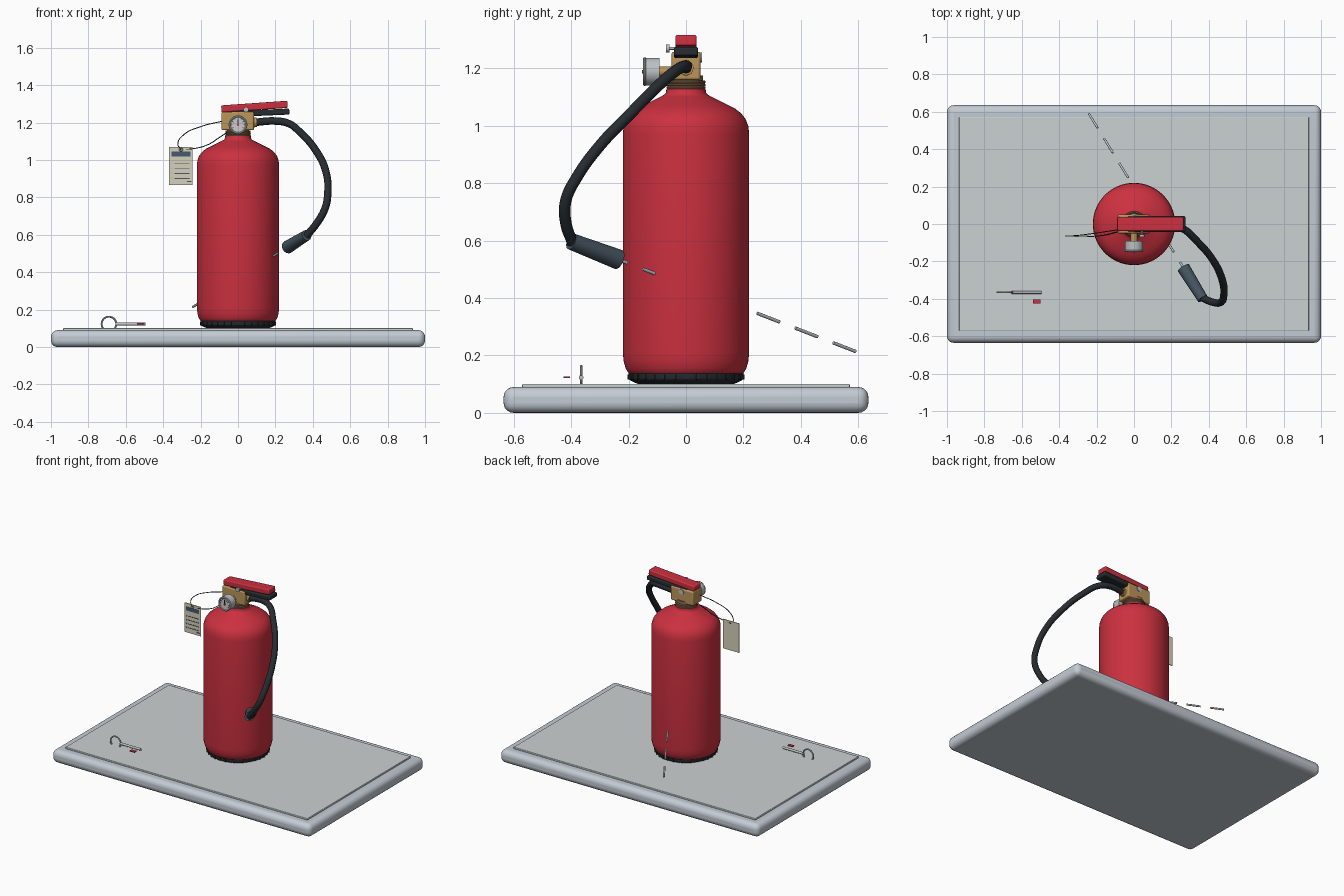
import bpy, bmesh
from math import sin, cos, pi, radians
from mathutils import Vector

if "Cube" in bpy.data.objects:
    bpy.data.objects.remove(bpy.data.objects["Cube"])


def mat(name, r, g, b):
    m = bpy.data.materials.new(name)
    m.diffuse_color = (r, g, b, 1)
    m.use_nodes = True
    m.node_tree.nodes["Principled BSDF"].inputs["Base Color"].default_value = m.diffuse_color
    return m


RED = mat("red", 0.6, 0.03, 0.05)
BLACK = mat("black", 0.02, 0.025, 0.03)
SLATE = mat("slate", 0.06, 0.09, 0.12)
BRASS = mat("brass", 0.5, 0.3, 0.1)
BRONZE = mat("bronze", 0.3, 0.16, 0.08)
STEEL = mat("steel", 0.5, 0.53, 0.55)
PLINTH = mat("plinth", 0.55, 0.6, 0.66)
PANEL = mat("panel", 0.6, 0.64, 0.64)
CREAM = mat("cream", 0.68, 0.64, 0.5)
WHITE = mat("white", 0.85, 0.85, 0.83)
BLUE = mat("blue", 0.06, 0.1, 0.17)
GREEN = mat("green", 0.08, 0.4, 0.12)


def finish(o, name, m, angle=35):
    o.name = name
    o.data.materials.append(m)
    bpy.ops.object.select_all(action='DESELECT')
    o.select_set(True)
    bpy.context.view_layer.objects.active = o
    bpy.ops.object.shade_smooth_by_angle(angle=radians(angle))
    return o


def box(name, loc, size, m, bevel=0, rot=(0, 0, 0), segs=3):
    bpy.ops.mesh.primitive_cube_add(size=1, location=loc, rotation=rot)
    o = bpy.context.object
    o.scale = size
    bpy.ops.object.transform_apply(location=False, rotation=False, scale=True)
    if bevel:
        b = o.modifiers.new("bevel", 'BEVEL')
        b.width, b.segments = bevel, segs
    return finish(o, name, m)


def rod(name, a, b, r1, m, r2=None, n=24):
    a, b = Vector(a), Vector(b)
    d = b - a
    bpy.ops.mesh.primitive_cone_add(vertices=n, radius1=r1, radius2=r1 if r2 is None else r2,
                                    depth=d.length, location=(a + b) / 2)
    o = bpy.context.object
    o.rotation_euler = d.to_track_quat('Z', 'Y').to_euler()
    return finish(o, name, m)


def lathe(name, profile, m, n=64):
    bm = bmesh.new()
    rings = [[bm.verts.new((r * cos(2 * pi * i / n), r * sin(2 * pi * i / n), z)) for i in range(n)]
             for r, z in profile]
    for lo, hi in zip(rings, rings[1:]):
        for i in range(n):
            j = (i + 1) % n
            bm.faces.new((lo[i], lo[j], hi[j], hi[i]))
    bm.faces.new(rings[0][::-1])
    bm.faces.new(rings[-1])
    me = bpy.data.meshes.new(name)
    bm.to_mesh(me)
    bm.free()
    o = bpy.data.objects.new(name, me)
    bpy.context.collection.objects.link(o)
    return finish(o, name, m)


def tube(name, pts, r, m, res=8):
    c = bpy.data.curves.new(name, 'CURVE')
    c.dimensions = '3D'
    c.bevel_depth, c.bevel_resolution, c.resolution_u = r, 4, res
    c.use_fill_caps = True
    s = c.splines.new('BEZIER')
    s.bezier_points.add(len(pts) - 1)
    for p, co in zip(s.bezier_points, pts):
        p.co = co
        p.handle_left_type = p.handle_right_type = 'AUTO'
    c.materials.append(m)
    o = bpy.data.objects.new(name, c)
    bpy.context.collection.objects.link(o)
    return o


def ring(name, loc, R, r, m, rot=(0, 0, 0)):
    bpy.ops.mesh.primitive_torus_add(major_radius=R, minor_radius=r, major_segments=48,
                                     minor_segments=10, location=loc, rotation=rot)
    return finish(bpy.context.object, name, m)


# display base
box("base", (0, 0, 0.045), (2, 1.27, 0.09), PLINTH, 0.035, segs=5)
box("base_panel", (0, 0, 0.094), (1.87, 1.14, 0.014), PANEL, 0.004)

# ribbed foot ring
lathe("foot_ring", [(0.165, 0.1), (0.18, 0.106), (0.197, 0.115), (0.2, 0.12), (0.2, 0.14)], BLACK)
for i in range(32):
    a = 2 * pi * i / 32
    box("foot_rib", (0.197 * cos(a), 0.197 * sin(a), 0.125), (0.012, 0.007, 0.018), BLACK, rot=(0, 0, a))

# cylinder body with rounded bottom and shoulder
lathe("cylinder_body", [(0.17, 0.125), (0.19, 0.13), (0.2, 0.138), (0.21, 0.155), (0.217, 0.18), (0.22, 0.21),
                        (0.22, 0.97), (0.217, 0.998), (0.208, 1.022), (0.193, 1.042), (0.17, 1.06),
                        (0.14, 1.075), (0.11, 1.09), (0.088, 1.101), (0.075, 1.108), (0.07, 1.115),
                        (0.068, 1.128), (0.06, 1.13)], RED, 96)

# threaded neck
rod("neck", (0, 0, 1.12), (0, 0, 1.175), 0.06, BRONZE, n=48)
for z in (1.132, 1.142, 1.152):
    ring("neck_thread", (0, 0, z), 0.063, 0.0055, BRONZE)

# valve
box("valve_body", (-0.002, 0, 1.208), (0.174, 0.1, 0.098), BRASS, 0.008)
rod("valve_back_plug", (0, 0.03, 1.237), (0, 0.055, 1.237), 0.018, STEEL)
rod("hose_fitting", (0.06, 0, 1.2), (0.1, 0, 1.201), 0.026, BRASS)

# levers and pivot
box("carry_handle", (0.12, 0, 1.252), (0.31, 0.084, 0.032), BLACK, 0.008, (0, radians(-2.5), 0))
box("squeeze_lever", (0.088, 0, 1.285), (0.355, 0.074, 0.038), RED, 0.007, (0, radians(-4), 0))
rod("pivot_pin_head", (0.043, -0.07, 1.269), (0.043, -0.057, 1.269), 0.014, STEEL)
rod("pivot_pin", (0.043, -0.06, 1.269), (0.043, 0.03, 1.269), 0.005, STEEL, n=12)

# pressure gauge
GZ = 1.188
rod("gauge_stem", (0, -0.04, GZ), (0, -0.1, GZ), 0.018, BRASS)
rod("gauge_case", (0, -0.092, GZ), (0, -0.144, GZ), 0.048, STEEL, n=48)
ring("gauge_rim", (0, -0.144, GZ), 0.044, 0.006, STEEL, (pi / 2, 0, 0))
rod("gauge_dial", (0, -0.14, GZ), (0, -0.1465, GZ), 0.041, WHITE, n=48)
for i in range(9):
    a = radians(-120 + 30 * i)
    colour = GREEN if 3 <= i <= 5 else (RED if i in (0, 8) else BLACK)
    box("gauge_tick", (0.033 * sin(a), -0.147, GZ + 0.033 * cos(a)), (0.004, 0.003, 0.009), colour,
        rot=(0, a, 0))
box("gauge_needle", (0, -0.149, GZ + 0.011), (0.004, 0.003, 0.036), BLACK)
rod("gauge_hub", (0, -0.146, GZ), (0, -0.153, GZ), 0.006, RED, n=16)

# hose and nozzle
tube("hose", [(0.08, 0, 1.2), (0.2, -0.003, 1.208), (0.27, -0.03, 1.195), (0.33, -0.085, 1.15),
              (0.42, -0.19, 1.045), (0.472, -0.3, 0.93), (0.48, -0.38, 0.82), (0.465, -0.418, 0.74),
              (0.42, -0.418, 0.66), (0.365, -0.395, 0.593)], 0.02, BLACK)
rod("nozzle", (0.367, -0.4, 0.597), (0.265, -0.235, 0.534), 0.029, SLATE, 0.035, 32)
rod("nozzle_opening", (0.268, -0.24, 0.536), (0.2644, -0.234, 0.5337), 0.025, BLACK)

# dashed spray line leaving the nozzle
for i in range(7):
    y0 = 0.59 - 0.1325 * i
    ends = [(0.265 - 0.614 * (y + 0.235), y, 0.534 - 0.388 * (y + 0.235)) for y in (y0, y0 - 0.077)]
    rod("spray_dash", *ends, 0.006, STEEL, n=12)

# inspection tag on a cord loop
TX, TY = -0.305, -0.063
box("tag", (TX, TY, 0.968), (0.126, 0.005, 0.204), CREAM)
box("tag_header", (TX, TY - 0.003, 1.032), (0.102, 0.003, 0.026), BLUE)
for i in range(4):
    box("tag_line", (TX + 0.005, TY - 0.003, 0.982 - 0.027 * i), (0.08, 0.003, 0.004), BLUE)
    box("tag_mark", (TX - 0.048, TY - 0.003, 0.982 - 0.027 * i), (0.008, 0.003, 0.008), STEEL)
box("tag_stamp", (TX + 0.045, TY - 0.003, 0.885), (0.025, 0.003, 0.007), BLUE)
ring("tag_eyelet", (TX, TY - 0.003, 1.056), 0.008, 0.0025, STEEL, (pi / 2, 0, 0))
tube("tag_cord_upper", [(TX, -0.067, 1.055), (-0.322, -0.063, 1.085), (-0.29, -0.06, 1.135),
                        (-0.2, -0.048, 1.178), (-0.08, -0.03, 1.208)], 0.0025, BLACK)
tube("tag_cord_lower", [(TX, -0.06, 1.055), (-0.24, -0.066, 1.06), (-0.16, -0.06, 1.082),
                        (-0.1, -0.045, 1.12), (-0.055, -0.03, 1.15)], 0.0025, BLACK)

# pulled safety pin and broken seal on the base
ring("safety_pin_ring", (-0.69, -0.365, 0.123), 0.039, 0.005, STEEL, (pi / 2, 0, 0))
rod("safety_pin_shaft", (-0.655, -0.365, 0.123), (-0.495, -0.365, 0.123), 0.008, STEEL)
box("broken_seal", (-0.52, -0.415, 0.124), (0.038, 0.022, 0.006), RED)
